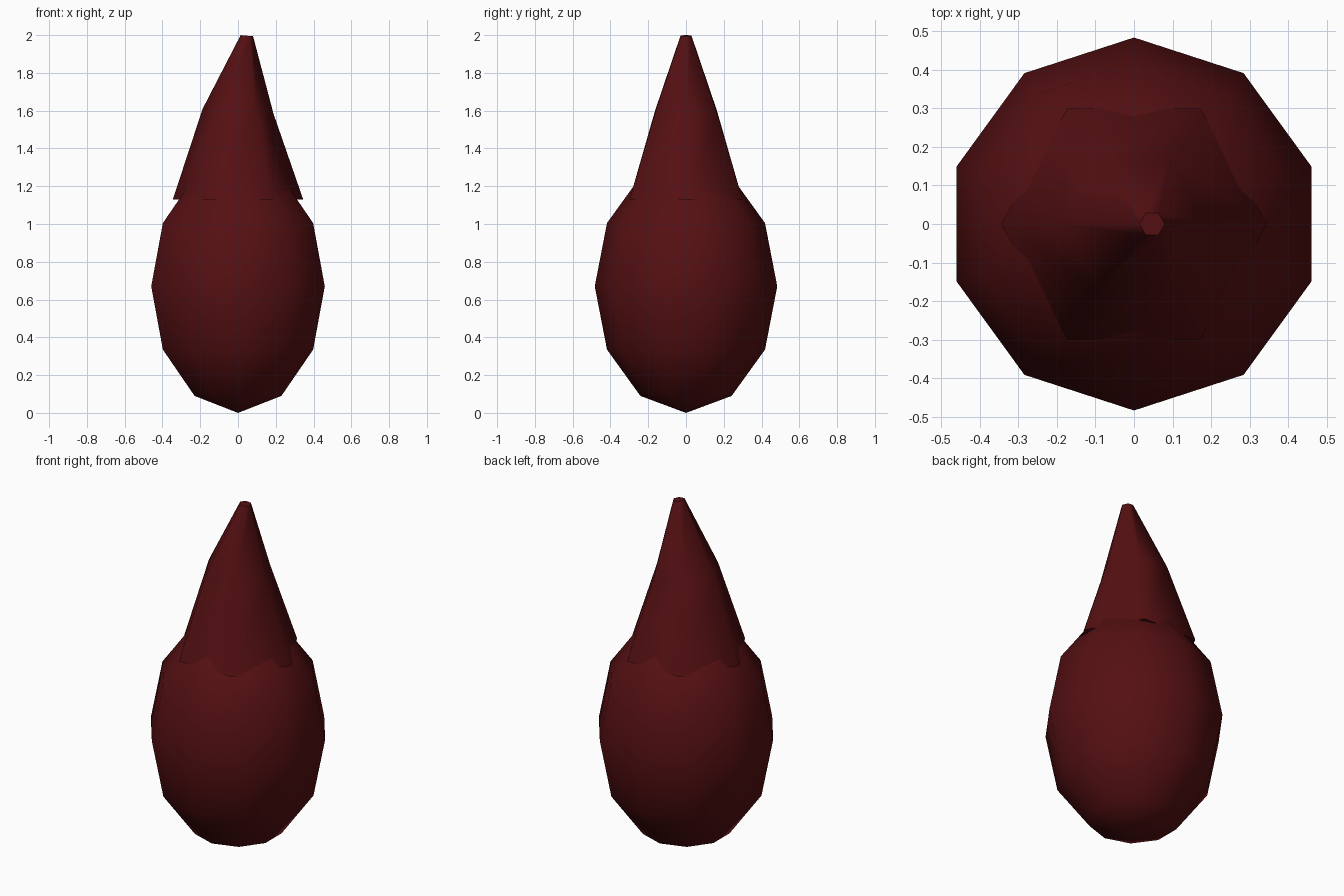
import bpy, bmesh, math
from mathutils import Vector

if "Cube" in bpy.data.objects:
    bpy.data.objects.remove(bpy.data.objects["Cube"])

red = bpy.data.materials.new("dark_red")
red.diffuse_color = (0.09, 0.005, 0.006, 1)
red.use_nodes = True
red.node_tree.nodes["Principled BSDF"].inputs["Base Color"].default_value = red.diffuse_color


def finish(bm, name):
    bmesh.ops.recalc_face_normals(bm, faces=bm.faces)
    mesh = bpy.data.meshes.new(name)
    bm.to_mesh(mesh)
    bm.free()
    mesh.materials.append(red)
    obj = bpy.data.objects.new(name, mesh)
    bpy.context.collection.objects.link(obj)
    return obj


# Egg-shaped body: stretched ten-sided sphere
bm = bmesh.new()
bmesh.ops.create_uvsphere(bm, u_segments=10, v_segments=6, radius=1)
bmesh.ops.scale(bm, vec=(0.483, 0.483, 0.67), verts=bm.verts)
bmesh.ops.translate(bm, vec=(0, 0, 0.67), verts=bm.verts)
for f in bm.faces:
    f.smooth = True
finish(bm, "body")

# Six-sided pointed cap, bent to one side: (centre x, centre z, radius, tilt)
sections = [(0, 1.13, 0.345, 0), (0, 1.597, 0.188, 0.065), (0.047, 1.997, 0.033, 0.09)]
bm = bmesh.new()
rings = []
for cx, cz, r, tilt in sections:
    ring = []
    for i in range(6):
        a = i * math.pi / 3
        x = r * math.cos(a)
        ring.append(bm.verts.new(Vector((cx + x * math.cos(tilt), r * math.sin(a),
                                         cz - x * math.sin(tilt)))))
    rings.append(ring)
for low, high in zip(rings, rings[1:]):
    for i in range(6):
        j = (i + 1) % 6
        bm.faces.new((low[i], low[j], high[j], high[i])).smooth = True
# Flat ends
bm.faces.new(rings[0][::-1])
bm.faces.new(rings[-1])
hat = finish(bm, "pointed_cap")
for e in hat.data.edges:
    za, zb = (hat.data.vertices[v].co.z for v in e.vertices)
    e.use_edge_sharp = max(za, zb) < 1.2 or min(za, zb) > 1.9
